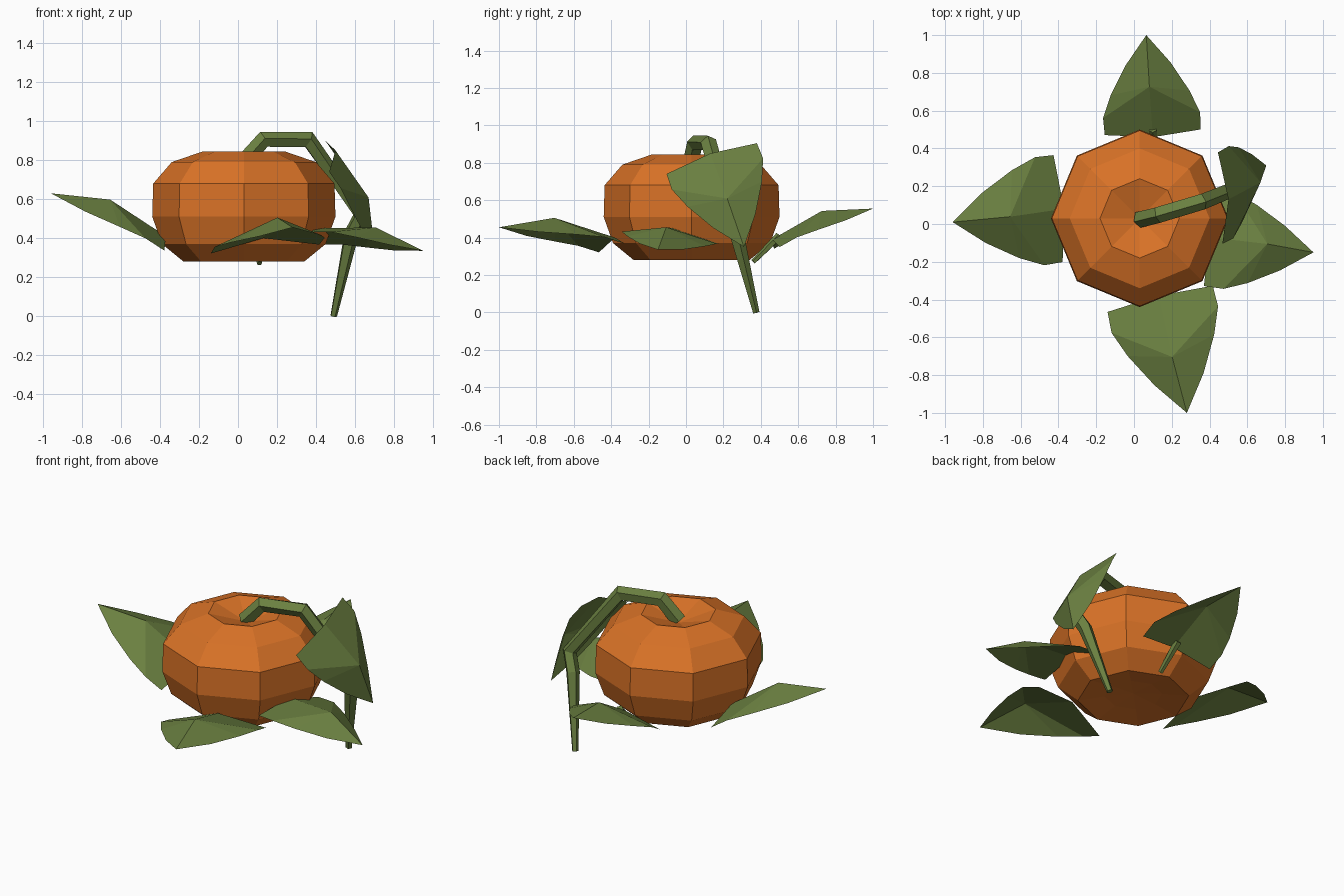
import bpy
import bmesh
import math
from mathutils import Vector

default_cube = bpy.data.objects.get("Cube")
if default_cube:
    bpy.data.objects.remove(default_cube, do_unlink=True)


def make_material(name, colour):
    material = bpy.data.materials.new(name)
    material.use_nodes = True
    rgba = (*colour, 1)
    material.diffuse_color = rgba
    material.node_tree.nodes["Principled BSDF"].inputs["Base Color"].default_value = rgba
    return material


ORANGE = make_material("pumpkin orange", (0.70, 0.17, 0.02))
GREEN = make_material("leaf green", (0.145, 0.215, 0.052))


def finish(name, bm, material, closed=True):
    """Turn a bmesh into a flat shaded, single colour object."""
    if closed:
        bmesh.ops.recalc_face_normals(bm, faces=bm.faces[:])
    mesh = bpy.data.meshes.new(name)
    bm.to_mesh(mesh)
    bm.free()
    mesh.materials.append(material)
    part = bpy.data.objects.new(name, mesh)
    bpy.context.collection.objects.link(part)
    return part


def bridge(bm, lower, upper):
    count = len(lower)
    for i in range(count):
        j = (i + 1) % count
        bm.faces.new((lower[i], lower[j], upper[j], upper[i]))


def cap(bm, ring, centre):
    tip = bm.verts.new(centre)
    for i, vert in enumerate(ring):
        bm.faces.new((vert, ring[(i + 1) % len(ring)], tip))


def lathe(name, profile, bottom, top, centre, sides, material):
    """Spin (radius, height) pairs and close both dimples with fans."""
    bm = bmesh.new()
    rings = []
    for radius, height in profile:
        ring = []
        for i in range(sides):
            angle = math.tau * i / sides
            ring.append(bm.verts.new((centre[0] + radius * math.cos(angle),
                                      centre[1] + radius * math.sin(angle), height)))
        rings.append(ring)
    for lower, upper in zip(rings, rings[1:]):
        bridge(bm, lower, upper)
    cap(bm, rings[0], (*centre, bottom))
    cap(bm, rings[-1], (*centre, top))
    return finish(name, bm, material)


def tube(name, points, radii, sides, material):
    """Sweep a tapering polygon along a path."""
    bm = bmesh.new()
    path = [Vector(p) for p in points]
    rings = []
    normal = Vector((0, 1, 0))
    for i, point in enumerate(path):
        before, after = path[max(i - 1, 0)], path[min(i + 1, len(path) - 1)]
        along = (point - before).normalized() + (after - point).normalized()
        along.normalize()
        normal = (normal - along * normal.dot(along)).normalized()
        across = along.cross(normal)
        ring = []
        for k in range(sides):
            angle = math.tau * (k + 0.5) / sides
            offset = normal * math.cos(angle) + across * math.sin(angle)
            ring.append(bm.verts.new(point + offset * radii[i]))
        rings.append(ring)
    for lower, upper in zip(rings, rings[1:]):
        bridge(bm, lower, upper)
    bm.faces.new(rings[0])
    bm.faces.new(rings[-1])
    return finish(name, bm, material)


# Leaf outline as (along, across, up), in fractions of the leaf length
LEAF_EDGE = [(0.02, 0.45, -0.09), (0.2, 0.455, -0.05), (0.42, 0.37, -0.04), (0.71, 0.21, -0.03)]
LEAF_RIDGE = (0.53, 0, 0.12)


def leaf(name, base, tip, side):
    """Folded leaf from its base to its tip; side points to its left edge."""
    base, tip, side = Vector(base), Vector(tip), Vector(side)
    length = (tip - base).length
    along = (tip - base).normalized()
    across = (side - along * side.dot(along)).normalized()
    up = along.cross(across)
    bm = bmesh.new()

    def vert(u, v, w):
        return bm.verts.new(base + (along * u + across * v + up * w) * length)

    root, ridge, point = vert(0, 0, 0), vert(*LEAF_RIDGE), vert(1, 0, 0)
    for sign in (1, -1):
        corner, shoulder, belly, taper = [vert(u, v * sign, w) for u, v, w in LEAF_EDGE]
        for face in ((root, ridge, shoulder, corner), (ridge, belly, shoulder),
                     (ridge, point, taper, belly)):
            bm.faces.new(face if sign < 0 else face[::-1])
    bmesh.ops.recalc_face_normals(bm, faces=bm.faces[:])
    if sum(f.normal.dot(up) for f in bm.faces) < 0:
        bmesh.ops.reverse_faces(bm, faces=bm.faces[:])
    return finish(name, bm, GREEN, closed=False)


# Octagonal pumpkin body with a dimple at either end
body_profile = [(0.16, 0.30), (0.31, 0.28), (0.42, 0.37), (0.47, 0.51),
                (0.465, 0.68), (0.37, 0.79), (0.21, 0.845)]
lathe("pumpkin_body", body_profile, 0.31, 0.78, (0.03, 0.03), 8, ORANGE)

# Vine rising from the top dimple, then hanging down beside the body
vine_path = [(0.03, 0.025, 0.79), (0.13, 0.05, 0.905), (0.36, 0.12, 0.905),
             (0.63, 0.23, 0.52), (0.58, 0.27, 0.42), (0.49, 0.375, 0)]
tube("vine", vine_path, [0.045, 0.045, 0.045, 0.042, 0.04, 0.018], 5, GREEN)

# Short stalk under the back leaf
tube("back_leaf_stalk", [(0.11, 0.36, 0.27), (0.10, 0.5, 0.41)], [0.014, 0.022], 5, GREEN)

# Leaves around the body and on the vine
leaf("back_leaf", (0.10, 0.46, 0.39), (0.065, 1, 0.555), (-1, 0, 0))
leaf("front_leaf", (0.13, -0.38, 0.40), (0.28, -1, 0.455), (0.58, 0.11, 0.05))
leaf("right_leaf", (-0.37, 0.08, 0.41), (-0.96, 0.01, 0.63), (0.05, -0.55, -0.05))
leaf("left_leaf", (0.40, -0.07, 0.45), (0.95, -0.15, 0.335), (0.03, 0.53, -0.06))
leaf("vine_leaf", (0.50, 0.13, 0.85), (0.70, 0.31, 0.35), (-0.03, 0.475, 0.18))
